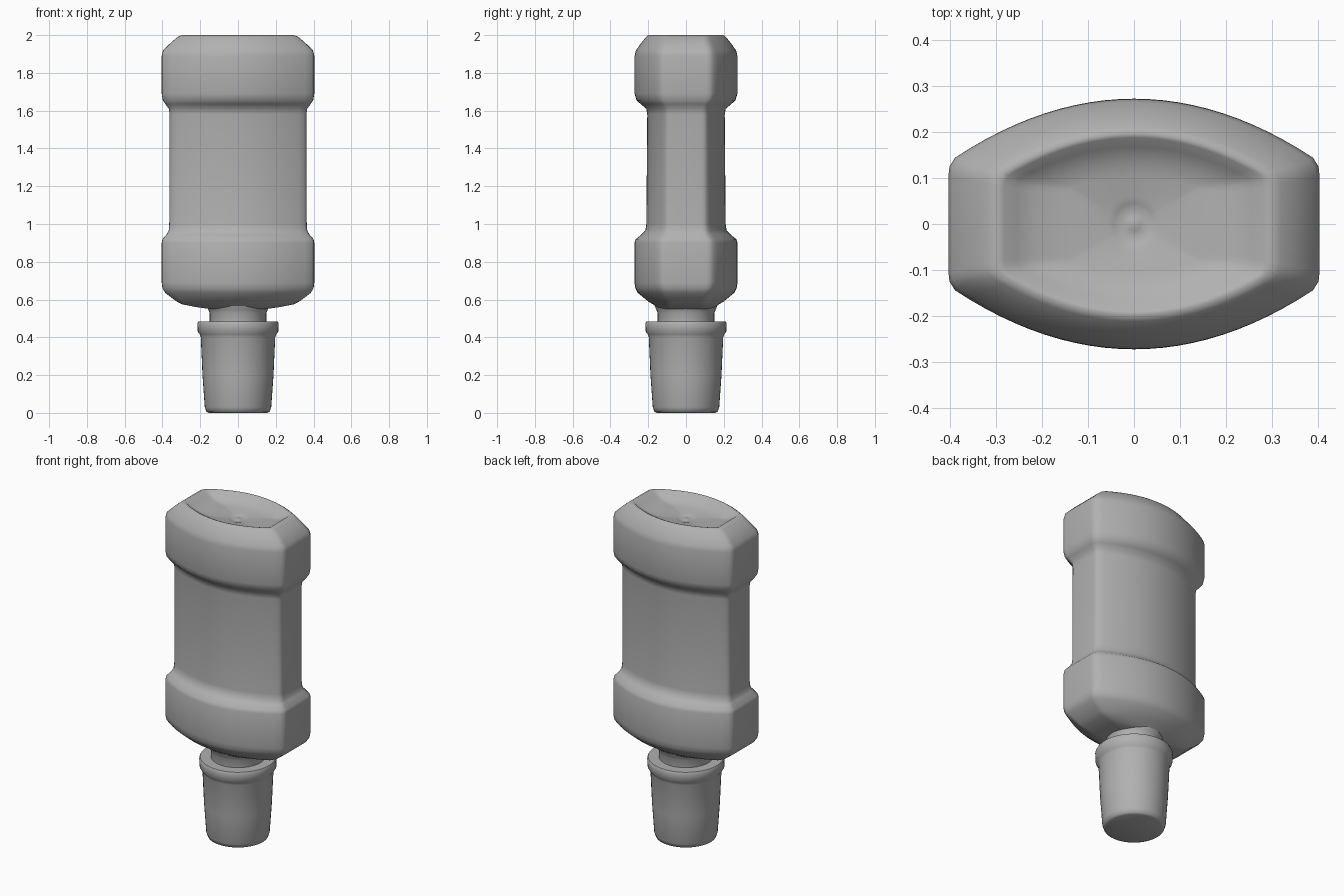
import bpy, bmesh, math

# Mid-grey plastic shared by all parts
grey = bpy.data.materials.new("grey_plastic")
grey.diffuse_color = (0.44, 0.44, 0.44, 1)


def outline(a, s, b, n=24):
    """Flat-sided oval: half width a, half side depth s, half middle depth b."""
    half = [(a, 0), (a, s * 0.8), (a * 0.995, s * 0.93)]
    for i in range(n + 1):
        x = 0.965 * (1 - 2 * i / n)
        half.append((a * x, s + (b - s) * (1 - x * x)))
    half += [(-a * 0.995, s * 0.93), (-a, s * 0.8)]
    return half + [(-x, -y) for x, y in half]


def circle(r, n=48):
    return [(r * math.cos(2 * math.pi * i / n), r * math.sin(2 * math.pi * i / n))
            for i in range(n)]


def loft(name, rings, angle):
    """Skin a list of (z, outline) and cap both ends."""
    bm = bmesh.new()
    loops = [[bm.verts.new((x, y, z)) for x, y in pts] for z, pts in rings]
    for lo, hi in zip(loops, loops[1:]):
        n = len(lo)
        for i in range(n):
            j = (i + 1) % n
            bm.faces.new((lo[i], lo[j], hi[j], hi[i]))
    bm.faces.new(loops[0][::-1])
    bm.faces.new(loops[-1])
    bmesh.ops.recalc_face_normals(bm, faces=bm.faces)
    mesh = bpy.data.meshes.new(name)
    bm.to_mesh(mesh)
    bm.free()
    mesh.materials.append(grey)
    ob = bpy.data.objects.new(name, mesh)
    bpy.context.collection.objects.link(ob)
    bpy.context.view_layer.objects.active = ob
    ob.select_set(True)
    bpy.ops.object.shade_smooth_by_angle(angle=math.radians(angle))
    ob.select_set(False)
    return ob


# Bottle body: z, half width, side depth, middle depth
body = [
    (0.55, 0.15, 0.08, 0.14), (0.56, 0.22, 0.09, 0.155), (0.575, 0.295, 0.095, 0.175),
    (0.59, 0.325, 0.10, 0.20), (0.635, 0.385, 0.12, 0.255), (0.66, 0.40, 0.13, 0.268),
    (0.69, 0.404, 0.135, 0.273), (0.90, 0.404, 0.135, 0.273), (0.92, 0.40, 0.13, 0.266),
    (0.945, 0.378, 0.115, 0.235), (0.965, 0.367, 0.108, 0.215), (1.0, 0.364, 0.105, 0.21),
    (1.58, 0.362, 0.105, 0.205), (1.61, 0.366, 0.108, 0.21), (1.635, 0.385, 0.12, 0.24),
    (1.655, 0.398, 0.13, 0.262), (1.69, 0.404, 0.135, 0.272), (1.89, 0.404, 0.135, 0.272),
    (1.92, 0.397, 0.13, 0.265), (1.965, 0.35, 0.115, 0.232), (1.99, 0.32, 0.11, 0.212),
    (2.0, 0.298, 0.105, 0.198),
]
rings = [(z, outline(a, s, b)) for z, a, s, b in body]

# Dished top with a small round dimple in the middle
dish = [(1.996, 0.283, 0.10, 0.188), (1.975, 0.255, 0.095, 0.168),
        (1.957, 0.21, 0.085, 0.135), (1.947, 0.14, 0.08, 0.10)]
rings += [(z, outline(a, s, b)) for z, a, s, b in dish]
for z, r in [(1.943, 0.06), (1.938, 0.045), (1.932, 0.03), (1.935, 0.015), (1.938, 0.004)]:
    rings.append((z, [(r * x / math.hypot(x, y), r * y / math.hypot(x, y))
                      for x, y in rings[len(body) + 3][1]]))
loft("bottle_body", rings, 65)

# Neck between body and cap
loft("neck", [(z, circle(r)) for z, r in
              [(0.47, 0.15), (0.53, 0.15), (0.545, 0.157), (0.565, 0.165)]], 40)

# Tapered cap with collar
cap = [(0.0, 0.155), (0.006, 0.168), (0.03, 0.176), (0.2, 0.188), (0.40, 0.197),
       (0.415, 0.202), (0.43, 0.213), (0.475, 0.215), (0.485, 0.21), (0.485, 0.14)]
loft("cap", [(z, circle(r)) for z, r in cap], 50)
